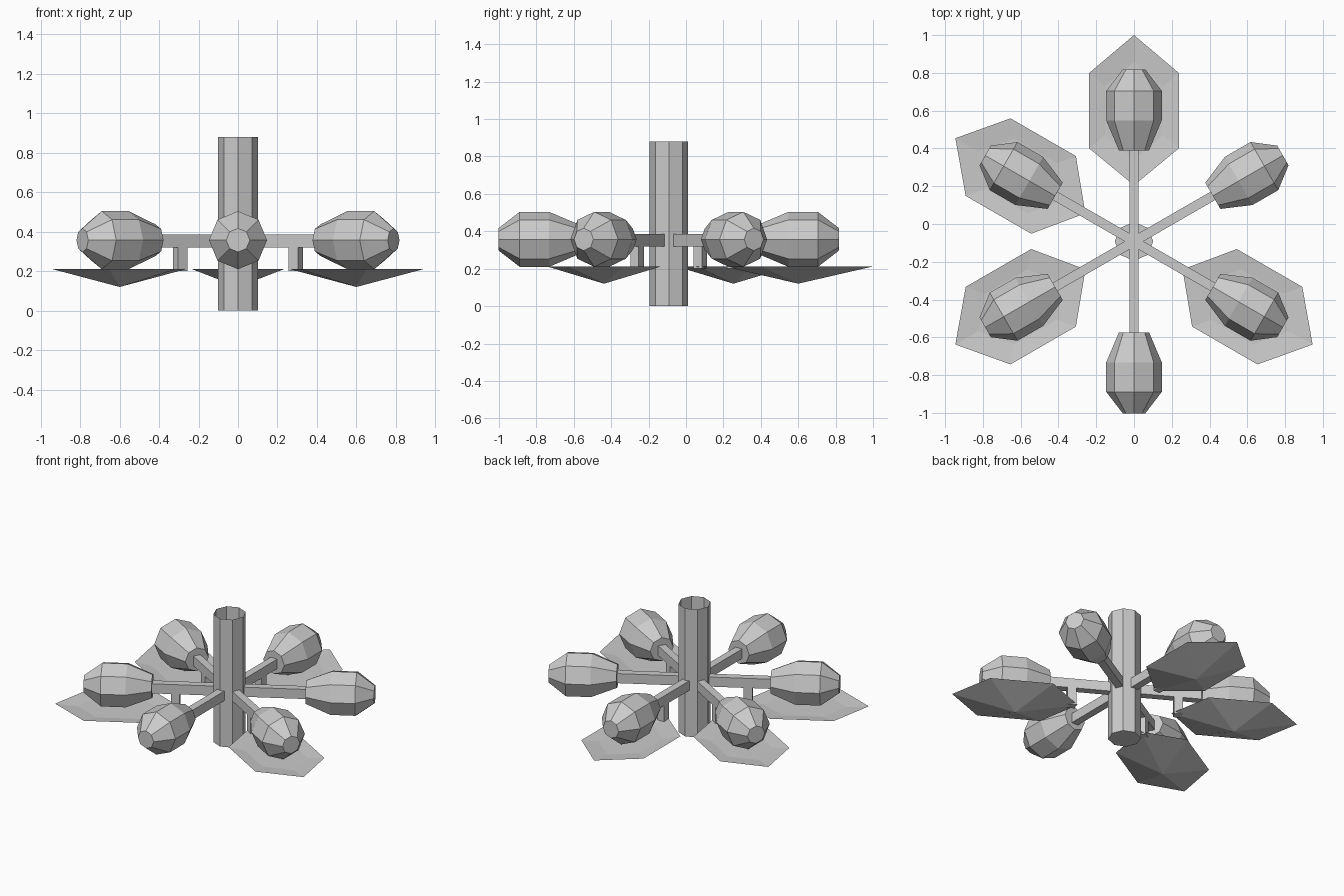
import bpy, bmesh, math
from mathutils import Matrix

if "Cube" in bpy.data.objects:
    bpy.data.objects.remove(bpy.data.objects["Cube"])

CY = -0.092      # y of the stem axis
ARM_Z = 0.352


def make(name, bm, angle=0.0):
    bmesh.ops.recalc_face_normals(bm, faces=bm.faces)
    me = bpy.data.meshes.new(name)
    bm.to_mesh(me)
    bm.free()
    ob = bpy.data.objects.new(name, me)
    ob.matrix_world = Matrix.Translation((0, CY, 0)) @ Matrix.Rotation(angle, 4, 'Z')
    bpy.context.collection.objects.link(ob)
    return ob


def box(name, x0, x1, y0, y1, z0, z1, angle):
    bm = bmesh.new()
    m = Matrix.Translation(((x0 + x1) / 2, (y0 + y1) / 2, (z0 + z1) / 2))
    m = m @ Matrix.Diagonal((x1 - x0, y1 - y0, z1 - z0, 1))
    bmesh.ops.create_cube(bm, size=1, matrix=m)
    return make(name, bm, angle)


def bridge(bm, a, b):
    n = len(a)
    for i in range(n):
        j = (i + 1) % n
        bm.faces.new((a[i], a[j], b[j], b[i]))


def stem():
    # open-topped octagonal tube with a closed base
    bm = bmesh.new()
    rings = [[bm.verts.new((0.102 * math.cos(k * math.pi / 4),
                            0.102 * math.sin(k * math.pi / 4), z))
              for k in range(8)] for z in (0, 0.88)]
    bridge(bm, *rings)
    bm.faces.new(rings[0])
    make("stem", bm)


def bud(angle):
    # octagonal barrel lying along the branch
    bm = bmesh.new()
    rings = []
    for x, r in ((0.482, 0.08), (0.64, 0.147), (0.797, 0.147), (0.91, 0.06)):
        rings.append([bm.verts.new((x, r * math.cos(k * math.pi / 4),
                                    0.357 + r * math.sin(k * math.pi / 4)))
                      for k in range(8)])
    for a, b in zip(rings, rings[1:]):
        bridge(bm, a, b)
    bm.faces.new(rings[0])
    bm.faces.new(rings[-1])
    make("bud", bm, angle)


def leaf(angle):
    # hexagonal leaf: pointed underside, slightly dished top
    bm = bmesh.new()
    outline = ((0.40, 0), (0.2, 0.237), (-0.2, 0.237),
               (-0.395, 0), (-0.2, -0.237), (0.2, -0.237))
    c = 0.692
    rim = [bm.verts.new((c + x, y, 0.212)) for x, y in outline]
    dish = [bm.verts.new((c + 0.65 * x, 0.65 * y, 0.2)) for x, y in outline]
    tip = bm.verts.new((c, 0, 0.12))
    bridge(bm, rim, dish)
    bm.faces.new(dish)
    for i in range(6):
        bm.faces.new((rim[i], rim[(i + 1) % 6], tip))
    make("leaf", bm, angle)


stem()

# six branches, each with a bud
for deg in range(30, 390, 60):
    a = math.radians(deg)
    box("branch", 0, 0.5, -0.025, 0.025, ARM_Z - 0.033, ARM_Z + 0.033, a)
    bud(a)

# four of the branches carry a leaf on a short stalk
for deg in (90, 150, 210, 330):
    a = math.radians(deg)
    box("leaf_stalk", 0.31, 0.365, -0.025, 0.025, 0.2, ARM_Z - 0.02, a)
    leaf(a)
